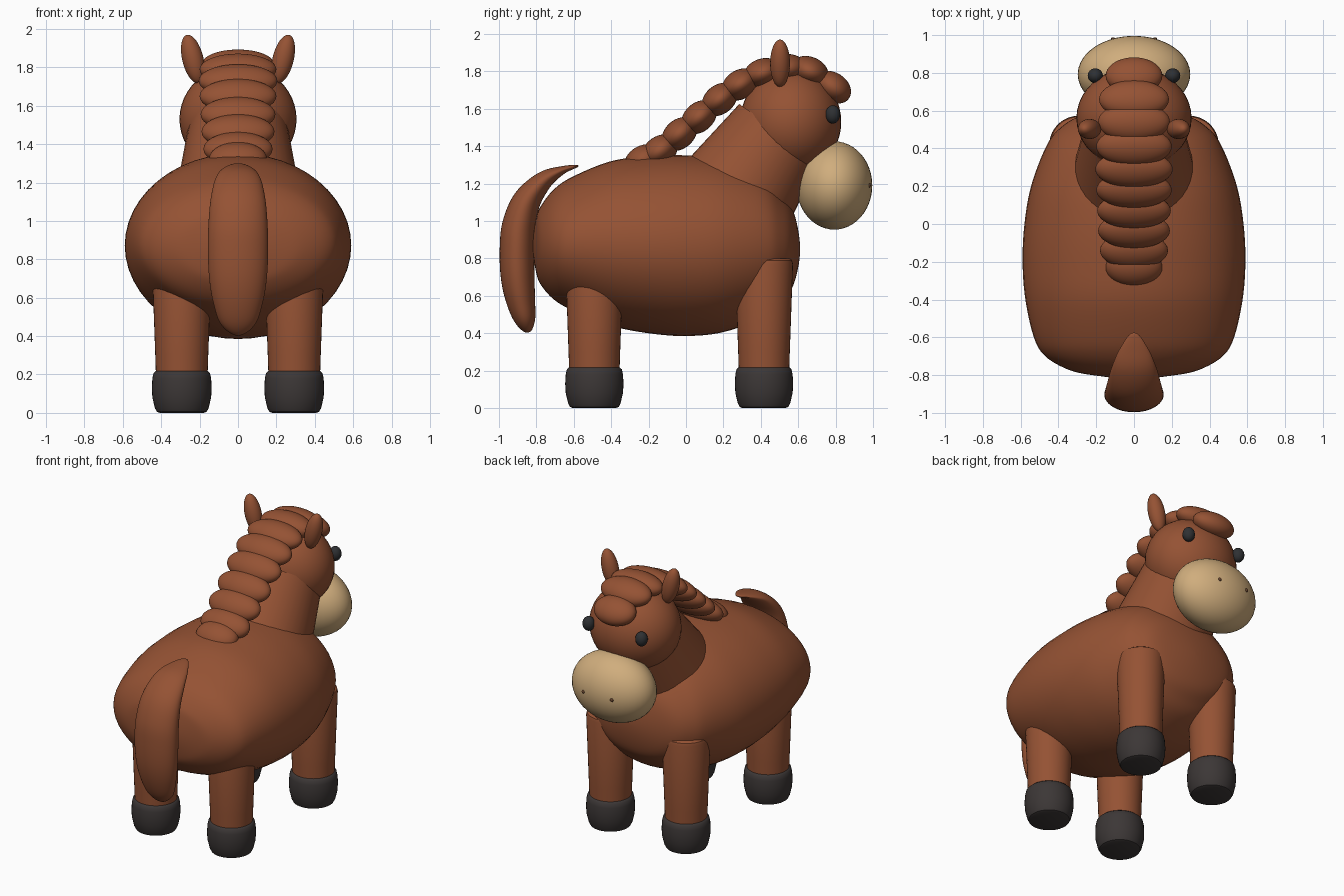
import bpy, bmesh, math
from mathutils import Vector, Matrix

cube = bpy.data.objects.get("Cube")
if cube:
    bpy.data.objects.remove(cube, do_unlink=True)


def material(name, rgb):
    m = bpy.data.materials.new(name)
    m.use_nodes = True
    color = (*rgb, 1)
    m.diffuse_color = color
    m.node_tree.nodes["Principled BSDF"].inputs["Base Color"].default_value = color
    return m


COAT = material("chestnut coat", (0.30, 0.085, 0.034))
TAN = material("tan muzzle", (0.63, 0.42, 0.205))
HOOF = material("dark hoof", (0.045, 0.038, 0.037))
EYE = material("black eye", (0.028, 0.03, 0.033))
NOSTRIL = material("dark nostril", (0.13, 0.055, 0.025))


def finish(bm, name, mat, angle=40):
    bmesh.ops.recalc_face_normals(bm, faces=bm.faces)
    mesh = bpy.data.meshes.new(name)
    bm.to_mesh(mesh)
    bm.free()
    mesh.materials.append(mat)
    ob = bpy.data.objects.new(name, mesh)
    bpy.context.collection.objects.link(ob)
    bpy.ops.object.select_all(action="DESELECT")
    ob.select_set(True)
    bpy.context.view_layer.objects.active = ob
    bpy.ops.object.shade_smooth_by_angle(angle=math.radians(angle))
    return ob


def ellipsoid(name, mat, center, radii, rx=0, ry=0):
    bm = bmesh.new()
    bmesh.ops.create_uvsphere(bm, u_segments=40, v_segments=24, radius=1)
    turn = Matrix.Rotation(rx, 4, "X") @ Matrix.Rotation(ry, 4, "Y")
    bm.transform(Matrix.Translation(center) @ turn @ Matrix.Diagonal((*radii, 1)))
    return finish(bm, name, mat, 180)


def skin(bm, rings):
    """Bridge equal vertex rings and cap both ends."""
    rows = [[bm.verts.new(p) for p in ring] for ring in rings]
    n = len(rows[0])
    for a, b in zip(rows, rows[1:]):
        for i in range(n):
            j = (i + 1) % n
            bm.faces.new((a[i], a[j], b[j], b[i]))
    bm.faces.new(rows[0])
    bm.faces.new(rows[-1])


def lathe(name, mat, profile, matrix, n=40):
    """Turn (radius, height) pairs around local z."""
    bm = bmesh.new()
    turns = [math.tau * i / n for i in range(n)]
    skin(bm, [[(r * math.cos(a), r * math.sin(a), z) for a in turns] for r, z in profile])
    bm.transform(matrix)
    return finish(bm, name, mat)


def spline(points, steps=6):
    """Smooth stations; end sections mirror through zero so the ends close round."""
    pts = [Vector(p) for p in points]

    def mirrored(p):
        return Vector((p[0], p[1], -p[2], -p[3]))
    pts = [mirrored(pts[1])] + pts + [mirrored(pts[-2])]
    out = []
    for a, b, c, d in zip(pts, pts[1:], pts[2:], pts[3:]):
        for k in range(steps):
            t = k / steps
            out.append(0.5 * (2 * b + (c - a) * t + (2 * a - 5 * b + 4 * c - d) * t**2
                              + (3 * b - a - 3 * c + d) * t**3))
    return out + [pts[-2]]


def loft(name, mat, stations, follow, n=48):
    """Elliptical sections (y, z, half width, half height) along a path in the yz plane."""
    path = spline(stations)
    rings = []
    for i, s in enumerate(path):
        normal = Vector((0, 1))
        if follow:
            before, after = path[max(i - 1, 0)], path[min(i + 1, len(path) - 1)]
            step = Vector((after[0] - before[0], after[1] - before[1])).normalized()
            normal = Vector((-step.y, step.x))
        ring = []
        for k in range(n):
            a = math.tau * k / n
            off = normal * max(s[3], 0.001) * math.sin(a)
            ring.append((max(s[2], 0.001) * math.cos(a), s[0] + off.x, s[1] + off.y))
        rings.append(ring)
    bm = bmesh.new()
    skin(bm, rings)
    return finish(bm, name, mat, 70)


# Barrel body
loft("body", COAT, [
    (-0.82, 0.87, 0.001, 0.001), (-0.80, 0.87, 0.22, 0.15), (-0.77, 0.87, 0.35, 0.22),
    (-0.70, 0.875, 0.47, 0.30), (-0.60, 0.88, 0.53, 0.36), (-0.40, 0.88, 0.575, 0.44),
    (-0.20, 0.873, 0.59, 0.473), (0.0, 0.868, 0.58, 0.483), (0.20, 0.868, 0.545, 0.462),
    (0.40, 0.872, 0.47, 0.392), (0.50, 0.865, 0.40, 0.305), (0.575, 0.855, 0.27, 0.195),
    (0.61, 0.85, 0.001, 0.001)], follow=False)

# Neck: tapered cylinder leaning forward
base, top = Vector((0, 0.21, 1.05)), Vector((0, 0.50, 1.48))
axis = top - base
lean = axis.to_track_quat("Z", "Y").to_matrix().to_4x4()
lathe("neck", COAT, [(0.34, 0), (0.26, axis.length)], Matrix.Translation(base) @ lean)

# Head and muzzle
ellipsoid("head", COAT, (0, 0.56, 1.53), (0.305, 0.27, 0.285))
ellipsoid("muzzle", TAN, (0, 0.793, 1.19), (0.298, 0.203, 0.236))

# Paired face features
for side, x in (("left", 1), ("right", -1)):
    ellipsoid(side + "_eye", EYE, (0.205 * x, 0.785, 1.57), (0.04, 0.039, 0.049))
    ellipsoid(side + "_ear", COAT, (0.235 * x, 0.503, 1.843), (0.055, 0.053, 0.13),
              ry=math.radians(14) * x)
    ellipsoid(side + "_nostril", NOSTRIL, (0.11 * x, 0.98, 1.19), (0.012, 0.008, 0.012))

# Legs and hooves
leg_profile = [(0.133, 0.15), (0.138, 0.3), (0.155, 0.77), (0.15, 0.79), (0.135, 0.8)]
hoof_profile = [(0.115, 0), (0.13, 0.006), (0.14, 0.025), (0.153, 0.08), (0.156, 0.13),
                (0.153, 0.18), (0.147, 0.207), (0.135, 0.218), (0.12, 0.22)]
for end, y in (("front", 0.417), ("back", -0.49)):
    for side, x in (("left", 0.293), ("right", -0.293)):
        place = Matrix.Translation((x, y, 0))
        lathe(f"{end}_{side}_leg", COAT, leg_profile, place)
        lathe(f"{end}_{side}_hoof", HOOF, hoof_profile, place)

# Mane: overlapping rolls (y, z, half width) from withers to forelock
mane = [(-0.23, 1.325, 0.15), (-0.14, 1.375, 0.18), (-0.035, 1.465, 0.19),
        (0.07, 1.555, 0.195), (0.18, 1.65, 0.20), (0.29, 1.73, 0.205),
        (0.41, 1.79, 0.20), (0.54, 1.815, 0.19), (0.66, 1.80, 0.185), (0.785, 1.715, 0.15)]
for i, (y, z, w) in enumerate(mane):
    a, b = mane[max(i - 1, 0)], mane[min(i + 1, len(mane) - 1)]
    slope = math.atan2(b[1] - a[1], b[0] - a[0])
    ellipsoid(f"mane_roll_{i + 1}", COAT, (0, y, z), (w, 0.105, 0.078), rx=slope)

# Tail: pointed at the root, full in the middle
loft("tail", COAT, [
    (-0.575, 1.295, 0.004, 0.002), (-0.66, 1.272, 0.075, 0.022), (-0.76, 1.217, 0.118, 0.05),
    (-0.85, 1.11, 0.143, 0.075), (-0.892, 0.98, 0.154, 0.09), (-0.903, 0.85, 0.157, 0.093),
    (-0.90, 0.70, 0.15, 0.09), (-0.883, 0.57, 0.128, 0.077), (-0.857, 0.46, 0.088, 0.052),
    (-0.84, 0.405, 0.004, 0.004)], follow=True)
